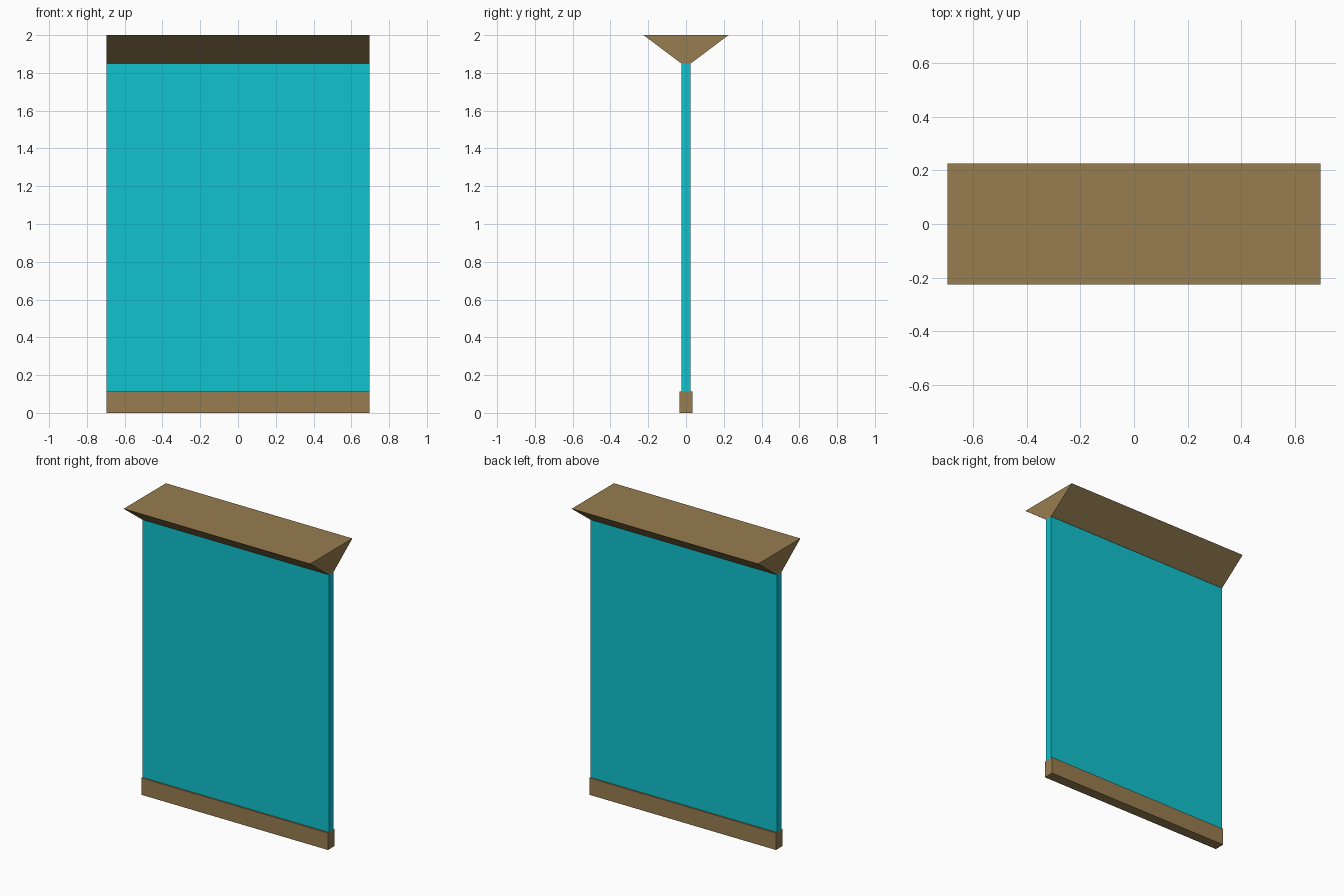
import bpy

if "Cube" in bpy.data.objects:
    bpy.data.objects.remove(bpy.data.objects["Cube"])

HALF_W = 0.695


def material(name, color):
    m = bpy.data.materials.new(name)
    m.diffuse_color = color
    m.use_nodes = True
    m.node_tree.nodes["Principled BSDF"].inputs["Base Color"].default_value = m.diffuse_color
    return m


def extrude_profile(name, profile, mat):
    """Extrude a closed (y, z) profile along the full width in x."""
    n = len(profile)
    verts = [(x, y, z) for x in (-HALF_W, HALF_W) for y, z in profile]
    faces = [tuple(reversed(range(n))), tuple(range(n, 2 * n))]
    faces += [(i, (i + 1) % n, n + (i + 1) % n, n + i) for i in range(n)]
    mesh = bpy.data.meshes.new(name)
    mesh.from_pydata(verts, [], faces)
    mesh.materials.append(mat)
    obj = bpy.data.objects.new(name, mesh)
    bpy.context.collection.objects.link(obj)
    return obj


def trapezoid(bottom, top, z0, z1):
    return [(-bottom, z0), (bottom, z0), (top, z1), (-top, z1)]


wood = material("wood", (0.31, 0.205, 0.08, 1))
glass = material("glass", (0.005, 0.54, 0.62, 1))

# Bottom rail, thin panel and flared top ledge
extrude_profile("bottom_rail", trapezoid(0.035, 0.035, 0.0, 0.114), wood)
extrude_profile("panel", trapezoid(0.024, 0.024, 0.114, 1.85), glass)
extrude_profile("top_ledge", trapezoid(0.025, 0.225, 1.85, 2.0), wood)
